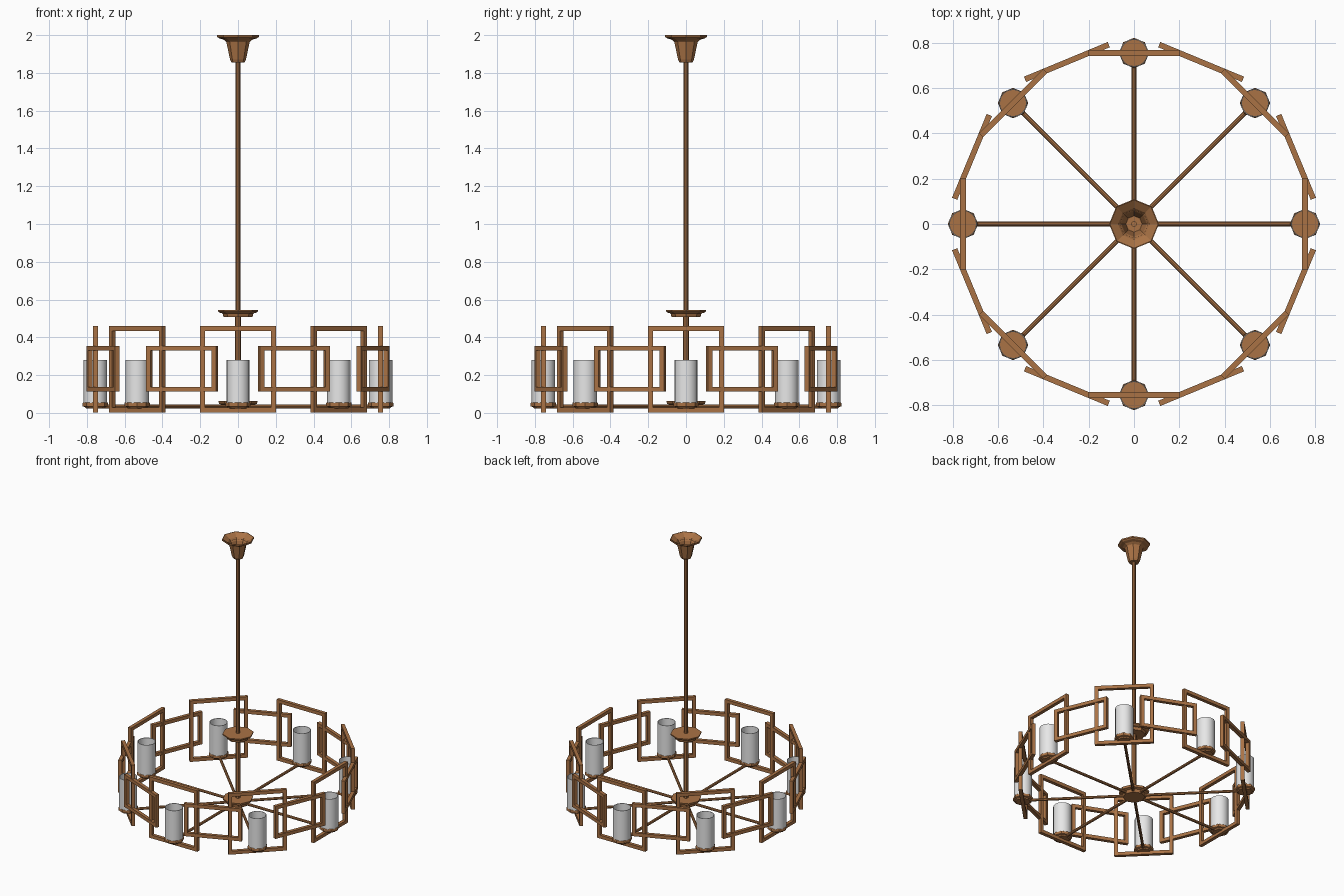
import bpy, bmesh, math
from mathutils import Matrix, Vector

if "Cube" in bpy.data.objects:
    bpy.data.objects.remove(bpy.data.objects["Cube"])


def material(name, rgb):
    m = bpy.data.materials.new(name)
    m.diffuse_color = (*rgb, 1)
    m.use_nodes = True
    m.node_tree.nodes["Principled BSDF"].inputs["Base Color"].default_value = m.diffuse_color
    return m


BRONZE = material("warm bronze", (0.40, 0.17, 0.06))
WHITE = material("frosted white", (0.80, 0.80, 0.80))


def finish(bm, name, mat, smooth=False):
    me = bpy.data.meshes.new(name)
    bm.to_mesh(me)
    bm.free()
    me.materials.append(mat)
    for p in me.polygons:
        p.use_smooth = smooth
    ob = bpy.data.objects.new(name, me)
    bpy.context.collection.objects.link(ob)
    if smooth:
        bpy.ops.object.select_all(action='DESELECT')
        ob.select_set(True)
        bpy.context.view_layer.objects.active = ob
        bpy.ops.object.shade_smooth_by_angle(angle=math.radians(35))
    return ob


def turned(name, profile, mat, sides=8, at=(0, 0), turn=0.0, smooth=False):
    """Revolve an (r, z) profile about a vertical axis; the profile runs upward outside."""
    bm = bmesh.new()
    rings = []
    for r, z in profile:
        if r == 0:
            rings.append([bm.verts.new((at[0], at[1], z))] * sides)
        else:
            rings.append([bm.verts.new((at[0] + r * math.cos(turn + 2 * math.pi * i / sides),
                                        at[1] + r * math.sin(turn + 2 * math.pi * i / sides), z))
                          for i in range(sides)])
    for a, b in zip(rings, rings[1:]):
        for i in range(sides):
            j = (i + 1) % sides
            corners = list(dict.fromkeys((a[i], a[j], b[j], b[i])))
            bm.faces.new(corners)
    return finish(bm, name, mat, smooth)


def frame(name, angle, dist, half_w, z0, z1, bar=0.025, depth=0.025):
    """Upright rectangular frame facing outward at the given angle."""
    bm = bmesh.new()
    outer = [(-half_w, z0), (half_w, z0), (half_w, z1), (-half_w, z1)]
    inner = [(-half_w + bar, z0 + bar), (half_w - bar, z0 + bar),
             (half_w - bar, z1 - bar), (-half_w + bar, z1 - bar)]
    loops = [[bm.verts.new((d, u, z)) for u, z in pts]
             for pts, d in ((outer, dist + depth / 2), (inner, dist + depth / 2),
                            (inner, dist - depth / 2), (outer, dist - depth / 2))]
    for k in range(4):
        a, b = loops[k], loops[(k + 1) % 4]
        for i in range(4):
            j = (i + 1) % 4
            bm.faces.new((a[i], a[j], b[j], b[i]))
    bmesh.ops.recalc_face_normals(bm, faces=bm.faces)
    bm.transform(Matrix.Rotation(angle, 4, 'Z'))
    return finish(bm, name, BRONZE)


# ceiling canopy: open funnel with a flared rim
turned("ceiling_canopy", [(0, 1.855), (0.035, 1.855), (0.042, 1.87), (0.062, 1.965), (0.078, 1.977),
                          (0.10, 1.983), (0.11, 1.99), (0.11, 2.0), (0.106, 2.0), (0.07, 1.975),
                          (0.056, 1.955), (0.036, 1.875), (0, 1.875)], BRONZE)

# hanging rod and its thicker lower sleeve
turned("hanging_rod", [(0, 0.5), (0.013, 0.5), (0.013, 1.89), (0, 1.89)], BRONZE, smooth=True)
turned("lower_sleeve", [(0, 0.05), (0.016, 0.05), (0.016, 0.52), (0, 0.52)], BRONZE, smooth=True)

# dish on the rod and the hub below it
turned("rod_dish", [(0, 0.507), (0.076, 0.507), (0.082, 0.527), (0.098, 0.531), (0.106, 0.538),
                    (0.106, 0.546), (0, 0.546)], BRONZE)
turned("hub", [(0, 0.02), (0.075, 0.02), (0.08, 0.042), (0.10, 0.048), (0.104, 0.063), (0, 0.063)], BRONZE)

R = 0.755
for k in range(8):
    a = k * math.pi / 4
    c = (R * math.cos(a), R * math.sin(a))

    # spoke from hub to candle plate
    bm = bmesh.new()
    bmesh.ops.create_cone(bm, cap_ends=True, segments=8, radius1=0.010, radius2=0.010, depth=0.72)
    bm.transform(Matrix.Rotation(a, 4, 'Z') @ Matrix.Translation(Vector((0.39, 0, 0.034)))
                 @ Matrix.Rotation(math.pi / 2, 4, 'Y'))
    finish(bm, f"spoke_{k}", BRONZE, True)

    # candle plate and hollow shade
    turned(f"candle_plate_{k}", [(0, 0.023), (0.05, 0.023), (0.055, 0.031), (0.067, 0.035),
                                 (0.067, 0.052), (0.064, 0.056), (0, 0.056)], BRONZE, at=c, turn=a)
    turned(f"candle_shade_{k}", [(0.058, 0.05), (0.062, 0.05), (0.062, 0.28), (0.058, 0.28),
                                 (0.058, 0.05)], WHITE, sides=16, at=c, turn=a, smooth=True)

    # tall frame through the plate, and the short frame linking to the next one
    frame(f"tall_frame_{k}", a, R, 0.20, 0.003, 0.459)
    frame(f"short_frame_{k}", a + math.pi / 8, 0.774, 0.20, 0.112, 0.355)
